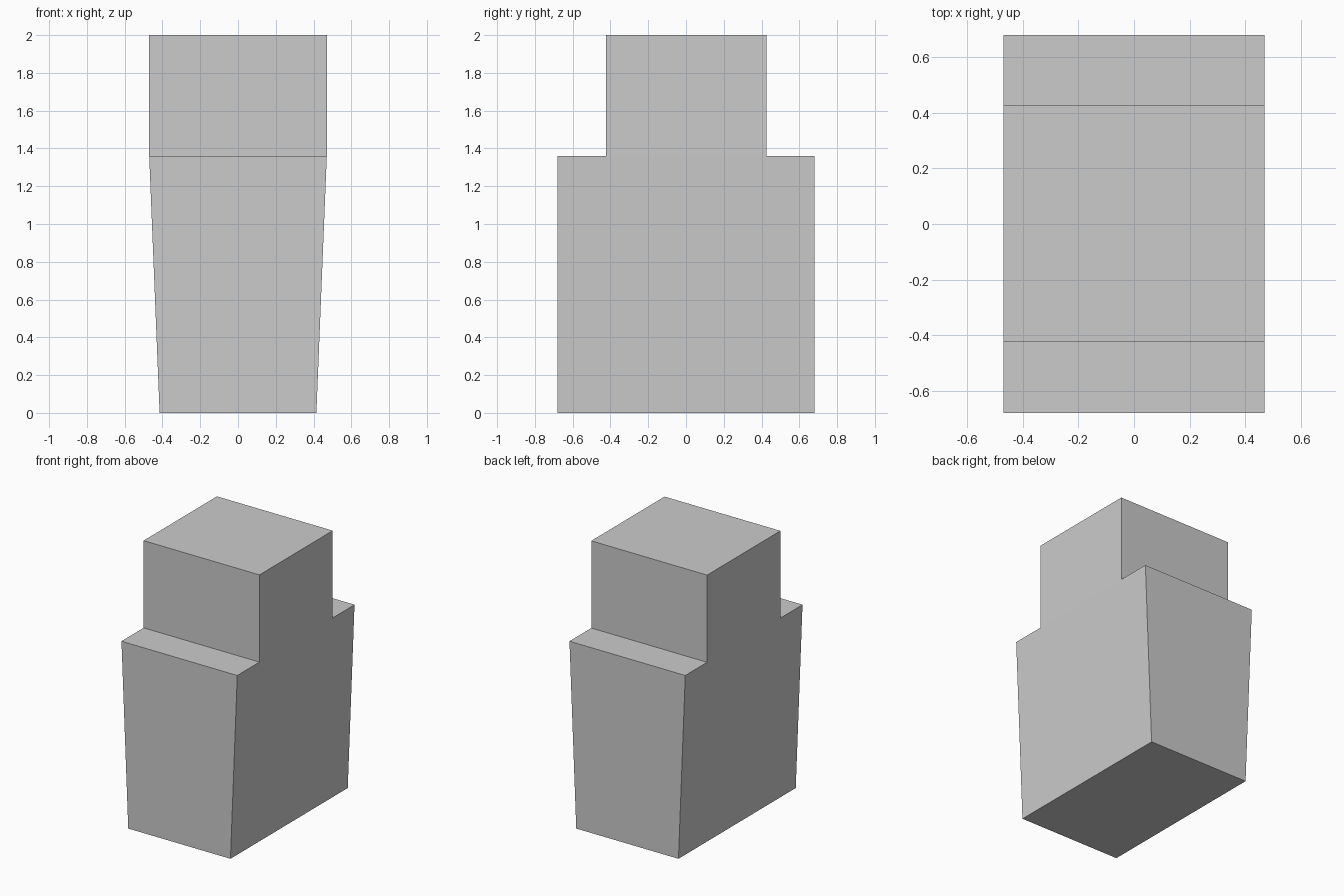
import bpy, bmesh
from mathutils import Vector

if "Cube" in bpy.data.objects:
    bpy.data.objects.remove(bpy.data.objects["Cube"])

HALF_X, FOOT_X, HALF_Y = 0.47, 0.415, 0.68
SHOULDER_Z, TOP_Z = 1.36, 2.0
NECK_FRONT, NECK_BACK = -0.423, 0.427

bm = bmesh.new()

# Tapered lower block, narrower in x at the foot
bmesh.ops.create_cube(bm, size=2)
for v in bm.verts:
    low = v.co.z < 0
    v.co = Vector((v.co.x * (FOOT_X if low else HALF_X),
                   v.co.y * HALF_Y,
                   0 if low else SHOULDER_Z))

# Cut the top into two ledges and a middle strip
for y in (NECK_FRONT, NECK_BACK):
    top = [f for f in bm.faces if f.normal.z > 0.9 or f.calc_center_median().z > SHOULDER_Z - 1e-4]
    geom = top + list({e for f in top for e in f.edges}) + list({v for f in top for v in f.verts})
    bmesh.ops.bisect_plane(bm, geom=geom, plane_co=(0, y, 0), plane_no=(0, 1, 0))
    bm.normal_update()

# Raise the middle strip into the upper block
middle = [f for f in bm.faces
          if f.calc_center_median().z > SHOULDER_Z - 1e-4
          and abs(f.calc_center_median().y) < 0.1]
raised = bmesh.ops.extrude_discrete_faces(bm, faces=[]) if not middle else \
    bmesh.ops.extrude_face_region(bm, geom=middle)
bmesh.ops.translate(bm, vec=(0, 0, TOP_Z - SHOULDER_Z),
                    verts=[g for g in raised.get("geom", []) if isinstance(g, bmesh.types.BMVert)])
bmesh.ops.delete(bm, geom=[f for f in middle if f.is_valid], context='FACES_ONLY')
bmesh.ops.recalc_face_normals(bm, faces=bm.faces)

mesh = bpy.data.meshes.new("stepped_block")
bm.to_mesh(mesh)
bm.free()
bpy.context.collection.objects.link(bpy.data.objects.new("stepped_block", mesh))
